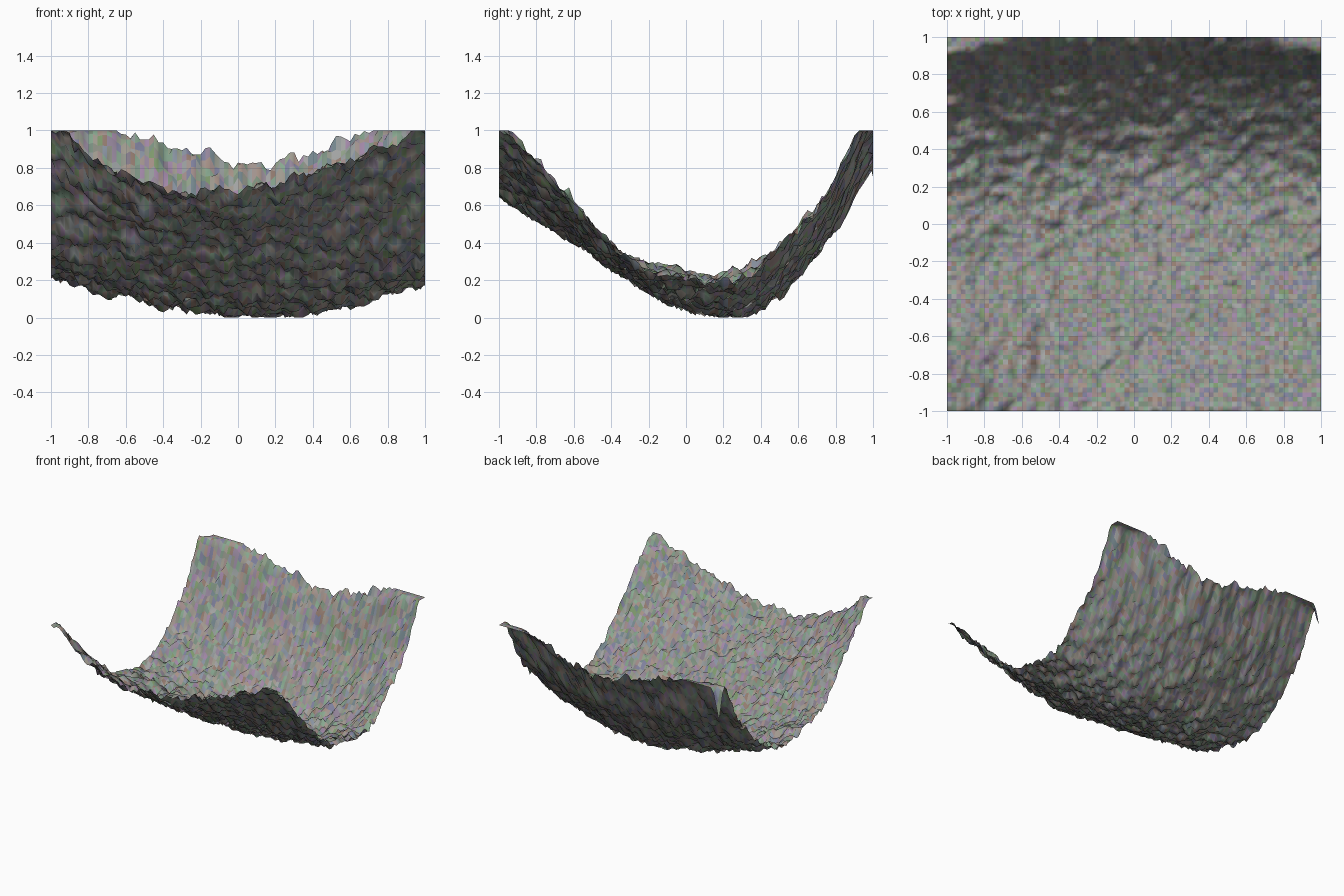
import bpy, bmesh, math, random
from mathutils import Vector, noise

if "Cube" in bpy.data.objects:
    bpy.data.objects.remove(bpy.data.objects["Cube"])

random.seed(4)
N = 80  # grid cells per side


def table(values, t):
    """Smoothly interpolate evenly spaced values over t in -1..1."""
    u = (t + 1) / 2 * (len(values) - 1)
    i = min(int(u), len(values) - 2)
    f = u - i
    p = [values[max(0, min(len(values) - 1, i + k))] for k in (-1, 0, 1, 2)]
    return p[1] + 0.5 * f * (p[2] - p[0] + f * (2 * p[0] - 5 * p[1] + 4 * p[2] - p[3]
                             + f * (3 * (p[1] - p[2]) + p[3] - p[0])))


# Valley profile along y, and its cross rise along x at front, middle and back
VALLEY = [.67, .53, .42, .28, .15, .06, .02, .06, .24, .48, .82]
FRONT = [.37, .20, .09, .02, .01, .00, .05, .11, .19, .26, .36]
MIDDLE = [.20, .15, .10, .05, .02, .00, .00, .01, .05, .10, .16]
BACK = [.34, .26, .18, .11, .06, .00, .00, .06, .15, .24, .32]
RISE = [1, .92, .65, .45, .55, .9, .85, 1, .85, .88, 1]


def height(x, y):
    m = table(MIDDLE, x)
    end = table(FRONT if y < 0 else BACK, x)
    z = table(VALLEY, y) + table(RISE, y) * (m + (end - m) * abs(y))
    # rough texture: broad lumps, fine bumps and per-vertex grain
    z += 0.022 * noise.noise(Vector((x * 6, y * 6, 3.1)))
    z += 0.045 * noise.noise(Vector((x * 15, y * 15, 8.7)))
    z += random.uniform(-0.022, 0.022)
    z = max(0.0, min(1.0, z))
    # small turned-down tip at the back left corner
    d = math.hypot(x + 1, y - 1)
    return z - 0.25 * max(0.0, 1 - d / 0.06)


# Rough curved sheet
bm = bmesh.new()
bmesh.ops.create_grid(bm, x_segments=N, y_segments=N, size=1.0)
for v in bm.verts:
    v.co.z = height(v.co.x, v.co.y)

# Speckled grey tints, scattered face by face
mesh = bpy.data.meshes.new("rough_terrain_sheet")
TINTS = 24
for i in range(TINTS):
    grey = random.uniform(0.24, 0.34)
    mat = bpy.data.materials.new("speckle_grey_%d" % i)
    mat.diffuse_color = (*[grey + random.uniform(-0.10, 0.10) for _ in range(3)], 1)
    mat.use_nodes = True
    mat.node_tree.nodes["Principled BSDF"].inputs["Base Color"].default_value = mat.diffuse_color
    mesh.materials.append(mat)
for f in bm.faces:
    f.smooth = True
    f.material_index = random.randrange(TINTS)
bm.to_mesh(mesh)
bm.free()
sheet = bpy.data.objects.new("rough_terrain_sheet", mesh)
bpy.context.collection.objects.link(sheet)
